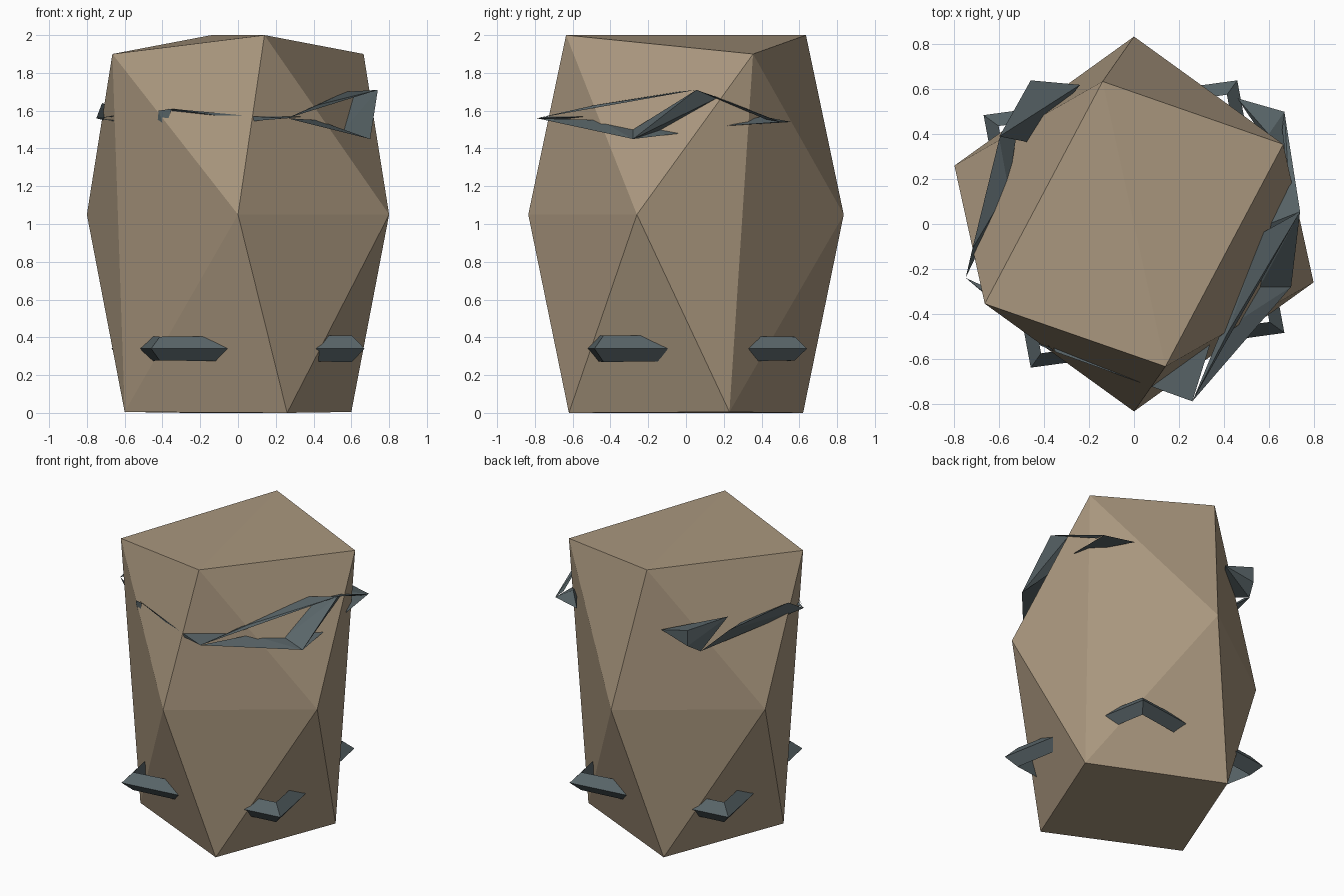
import bpy, bmesh
from mathutils import Vector

if "Cube" in bpy.data.objects:
    bpy.data.objects.remove(bpy.data.objects["Cube"])


def material(name, rgb):
    m = bpy.data.materials.new(name)
    m.diffuse_color = (*rgb, 1)
    m.use_nodes = True
    m.node_tree.nodes["Principled BSDF"].inputs["Base Color"].default_value = m.diffuse_color
    return m


def finish(bm, name, mat):
    bmesh.ops.recalc_face_normals(bm, faces=bm.faces[:])
    me = bpy.data.meshes.new(name)
    bm.to_mesh(me)
    bm.free()
    ob = bpy.data.objects.new(name, me)
    me.materials.append(mat)
    bpy.context.collection.objects.link(ob)
    return ob


def ring(bm, a, b):
    """Four points: two given, two turned half way round the z axis."""
    pts = [a, b] + [(-p[0], -p[1], p[2]) for p in (a, b)]
    return [bm.verts.new(p) for p in pts]


wood = material("wood", (0.40, 0.31, 0.21))
metal = material("metal", (0.10, 0.13, 0.14))

# Barrel body: three twisted four-point rings
bm = bmesh.new()
b = ring(bm, (0.26, -0.62, 0.0), (0.60, 0.23, 0.005))
m = ring(bm, (0.0, -0.835, 1.05), (0.80, -0.26, 1.05))
t = ring(bm, (0.14, -0.635, 2.0), (0.665, 0.355, 1.9))
for i in (0, 2):
    j, k = i + 1, (i + 2) % 4
    for f in ((b[i], m[j], m[i]), (t[i], m[i], m[j]),
              (b[i], b[j], m[j]), (t[i], m[j], t[j]),
              (m[j], b[j], t[j]), (b[j], m[k], t[j]),
              (b[j], b[k], m[k]), (t[j], m[k], t[k])):
        bm.faces.new(f)
    bm.faces.new((t[i], t[j], t[k]))
    bm.faces.new((b[i], b[k], b[j]))
finish(bm, "barrel_body", wood)

# Lower hoop: square ring with a ridged outer profile
bm = bmesh.new()
loops = []
for s, dz in ((1.0, 0.0), (0.90, 0.07), (0.90, -0.07)):
    loops.append(ring(bm, (0.67 * s, -0.485 * s, 0.34 + dz),
                      (0.46 * s, 0.64 * s, 0.34 + dz * 0.9)))
for n in range(3):
    p, q = loops[n], loops[(n + 1) % 3]
    for i in range(4):
        k = (i + 1) % 4
        bm.faces.new((p[i], p[k], q[k], q[i]))
finish(bm, "lower_hoop", metal)

# Upper hoop: bent, broken band made of sharp wedges
P, P2, P3 = (.26, -.79, 1.56), (.08, -.725, 1.57), (.08, -.72, 1.545)
A, B, Q = (.42, -.48, 1.63), (.57, -.04, 1.70), (.74, .055, 1.71)
S, S2 = (.70, -.28, 1.45), (.56, -.28, 1.50)
D1, D2 = (.69, .17, 1.67), (.63, -.13, 1.50)
T, R = (.67, .50, 1.54), (-.75, -.24, 1.56)
E, F = (-.35, -.57, 1.61), (-.39, -.545, 1.50)
L, M = (-.50, .55, 1.49), (-.60, .39, 1.70)
wedges = [
    (P, A, B, Q),
    (P, P2, P3, (.35, -.50, 1.57)),
    (P, S, S2, (.42, -.46, 1.55)),
    (S, S2, Q, D1, D2, (.60, 0, 1.67)),
    (S, S2, D2, (.69, -.03, 1.48)),
    (Q, T, D1, (.66, .42, 1.555)),
    (T, (.69, .22, 1.52), (.46, .56, 1.54), (.60, .40, 1.57)),
    (P2, P3, E, (-.37, -.53, 1.59)),
    (E, F, (-.42, -.54, 1.60), (-.43, -.51, 1.51)),
    (F, R, (-.62, -.30, 1.54), (-.46, -.47, 1.53)),
    (E, R, (-.65, -.32, 1.575), (-.43, -.50, 1.59)),
    (R, (-.72, -.11, 1.64), (-.56, .16, 1.57), L, (-.60, .38, 1.60)),
    (L, M, (-.46, .64, 1.66), (-.46, .64, 1.55), (-.24, .62, 1.60),
     (-.45, .36, 1.56)),
]
bm = bmesh.new()
for pts in wedges:
    vs = [bm.verts.new(Vector(p)) for p in pts]
    res = bmesh.ops.convex_hull(bm, input=vs)
    loose = {v for v in res["geom_interior"] if isinstance(v, bmesh.types.BMVert)}
    bmesh.ops.delete(bm, geom=list(loose), context='VERTS')
finish(bm, "upper_hoop", metal)
